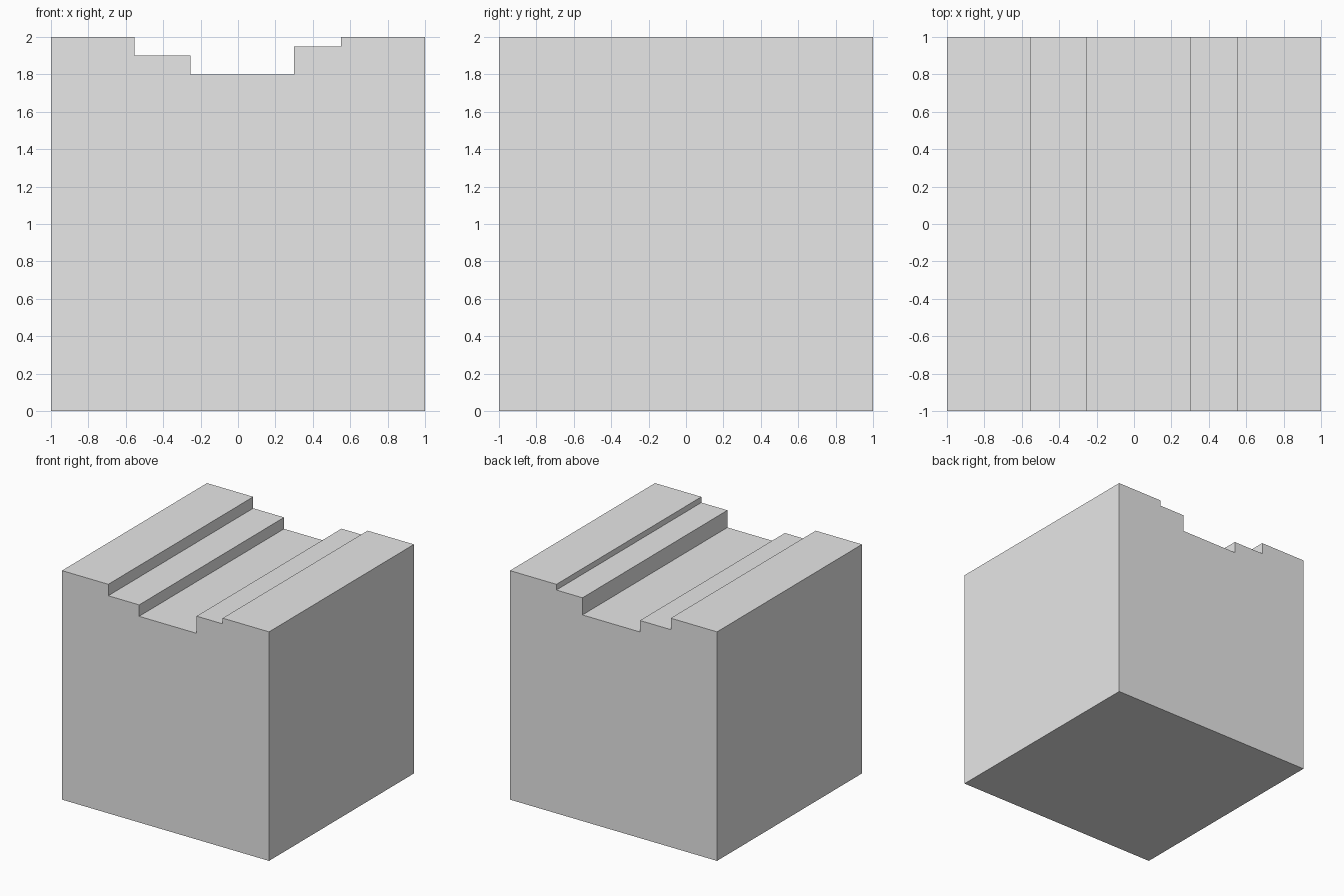
import bpy, bmesh

if "Cube" in bpy.data.objects:
    bpy.data.objects.remove(bpy.data.objects["Cube"])

# Single light grey material
grey = bpy.data.materials.new("light_grey")
grey.diffuse_color = (0.8, 0.8, 0.8, 1)
grey.use_nodes = True
grey.node_tree.nodes["Principled BSDF"].inputs["Base Color"].default_value = grey.diffuse_color

# Front outline (x, z): a cube with a stepped channel along the top
profile = [(-1, 0), (1, 0), (1, 2), (0.552, 2), (0.552, 1.95), (0.3, 1.95),
           (0.3, 1.8), (-0.255, 1.8), (-0.255, 1.9), (-0.553, 1.9),
           (-0.553, 2), (-1, 2)]

# Extrude the outline from front to back
bm = bmesh.new()
front = bm.faces.new([bm.verts.new((x, -1, z)) for x, z in profile])
ext = bmesh.ops.extrude_face_region(bm, geom=[front], use_keep_orig=True)
back = [g for g in ext["geom"] if isinstance(g, bmesh.types.BMVert)]
bmesh.ops.translate(bm, verts=back, vec=(0, 2, 0))
bmesh.ops.recalc_face_normals(bm, faces=bm.faces[:])

mesh = bpy.data.meshes.new("grooved_block")
bm.to_mesh(mesh)
bm.free()
mesh.materials.append(grey)
block = bpy.data.objects.new("grooved_block", mesh)
bpy.context.collection.objects.link(block)
